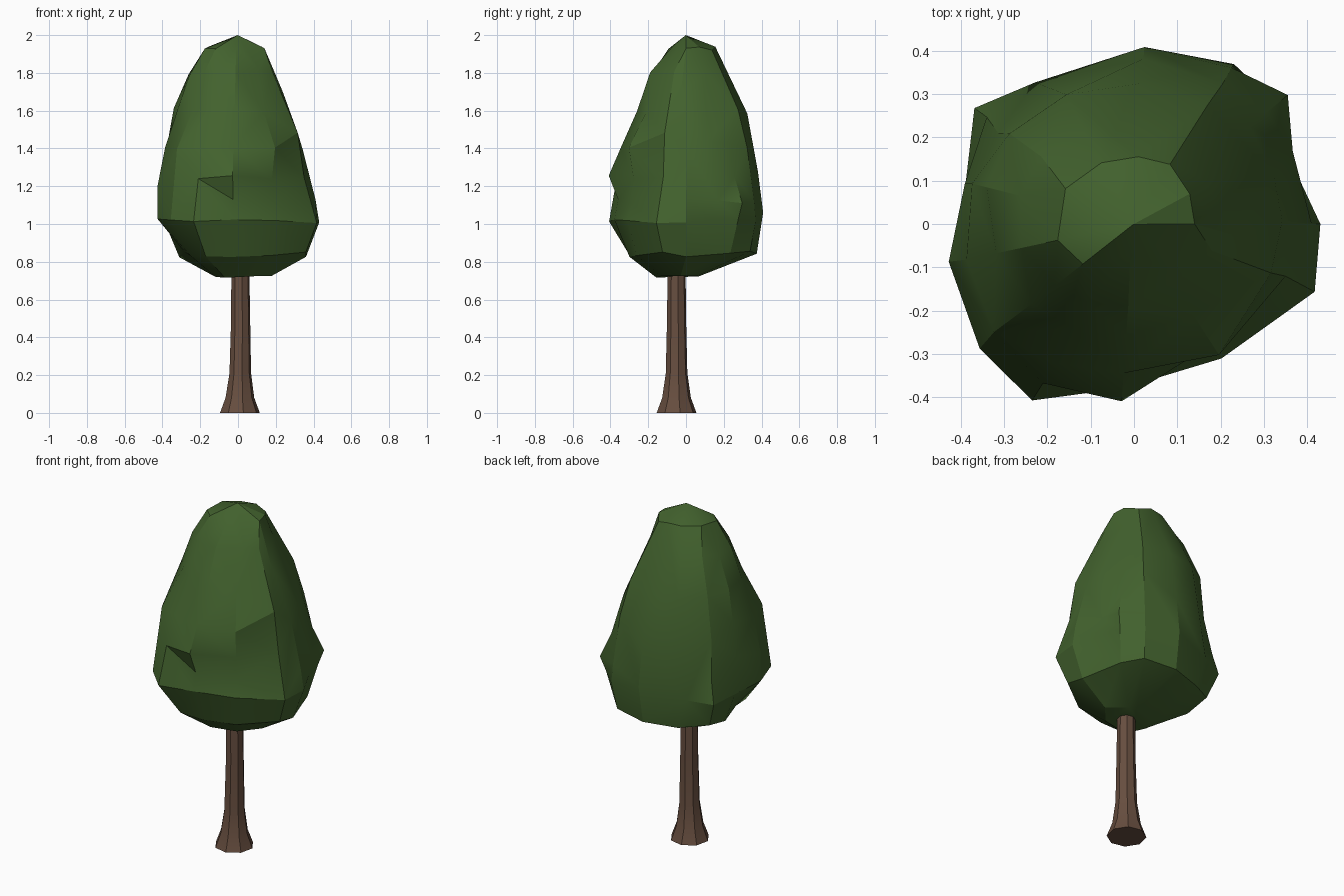
import bpy, bmesh, math, random
from math import radians

if "Cube" in bpy.data.objects:
    bpy.data.objects.remove(bpy.data.objects["Cube"])
random.seed(7)


def material(name, rgb):
    m = bpy.data.materials.new(name)
    m.diffuse_color = (*rgb, 1)
    m.use_nodes = True
    m.node_tree.nodes["Principled BSDF"].inputs["Base Color"].default_value = m.diffuse_color
    return m


leaf = material("leaf green", (0.055, 0.122, 0.027))
bark = material("bark brown", (0.135, 0.076, 0.050))


def loft(name, rings, mat, tip=None):
    """Skin rings of points; close the bottom flat and the top to a tip."""
    bm = bmesh.new()
    rows = [[bm.verts.new(p) for p in ring] for ring in rings]
    n = len(rows[0])
    for a, b in zip(rows, rows[1:]):
        for i in range(n):
            j = (i + 1) % n
            bm.faces.new((a[i], a[j], b[j], b[i]))
    bm.faces.new(rows[0][::-1])
    if tip:
        t = bm.verts.new(tip)
        for i in range(n):
            bm.faces.new((rows[-1][i], rows[-1][(i + 1) % n], t))
    else:
        bm.faces.new(rows[-1])
    bmesh.ops.recalc_face_normals(bm, faces=bm.faces)
    me = bpy.data.meshes.new(name)
    bm.to_mesh(me)
    bm.free()
    me.materials.append(mat)
    ob = bpy.data.objects.new(name, me)
    bpy.context.collection.objects.link(ob)
    return ob


# Trunk: eight-sided, flared at the foot
trunk_profile = [(0, .107, .01), (.08, .077, .01), (.21, .058, .012),
                 (.5, .051, .014), (.8, .048, .012)]
trunk = loft("trunk", [[(cx + r * math.cos(radians(45 * i + 10)),
                         -.05 + r * math.sin(radians(45 * i + 10)), z)
                        for i in range(8)] for z, r, cx in trunk_profile], bark)

# Crown: lumpy rings, one radius per direction (degrees from +x)
angles = [0, 22, 40, 58, 87, 118, 144, 166, 192, 218, 240, 266, 303, 341]
crown_rings = [
    (.725, [.17, .13, .09, .08, .06, .08, .10, .11, .13, .15, .17, .16, .16, .18]),
    (.84, [.36, .36, .37, .40, .375, .36, .39, .32, .29, .32, .34, .30, .31, .38]),
    (1.02, [.43, .39, .43, .435, .405, .385, .455, .40, .435, .455, .47, .38, .37, .455]),
    (1.12, [.41, .40, .463, .425, .405, .38, .42, .40, .44, .45, .445, .36, .34, .41]),
    (1.24, [.385, .37, .40, .41, .385, .37, .39, .40, .43, .435, .42, .41, .33, .37]),
    (1.42, [.34, .35, .35, .375, .355, .36, .365, .385, .395, .40, .37, .345, .36, .35]),
    (1.60, [.28, .275, .285, .32, .325, .33, .355, .35, .325, .30, .28, .26, .25, .285]),
    (1.80, [.19, .19, .20, .225, .225, .24, .265, .27, .265, .23, .21, .19, .16, .19]),
    (1.93, [.14, .15, .15, .16, .16, .16, .17, .175, .18, .15, .10, .08, .06, .10]),
]
rings = []
for k, (z, radii) in enumerate(crown_rings):
    wob = 0.01 if k in (0, 8) else 0.018
    rings.append([(r * math.cos(radians(a)), r * math.sin(radians(a)),
                   z + random.uniform(-wob, wob)) for a, r in zip(angles, radii)])
crown = loft("crown", rings, leaf, (0, 0, 2.0))

# Merge into fewer, irregular facets
dec = crown.modifiers.new("facets", 'DECIMATE')
dec.ratio = 0.72
bpy.context.view_layer.objects.active = crown
crown.select_set(True)
bpy.ops.object.modifier_apply(modifier=dec.name)

for ob in (trunk, crown):
    bpy.ops.object.select_all(action='DESELECT')
    ob.select_set(True)
    bpy.context.view_layer.objects.active = ob
    bpy.ops.object.shade_smooth_by_angle(angle=radians(25))
